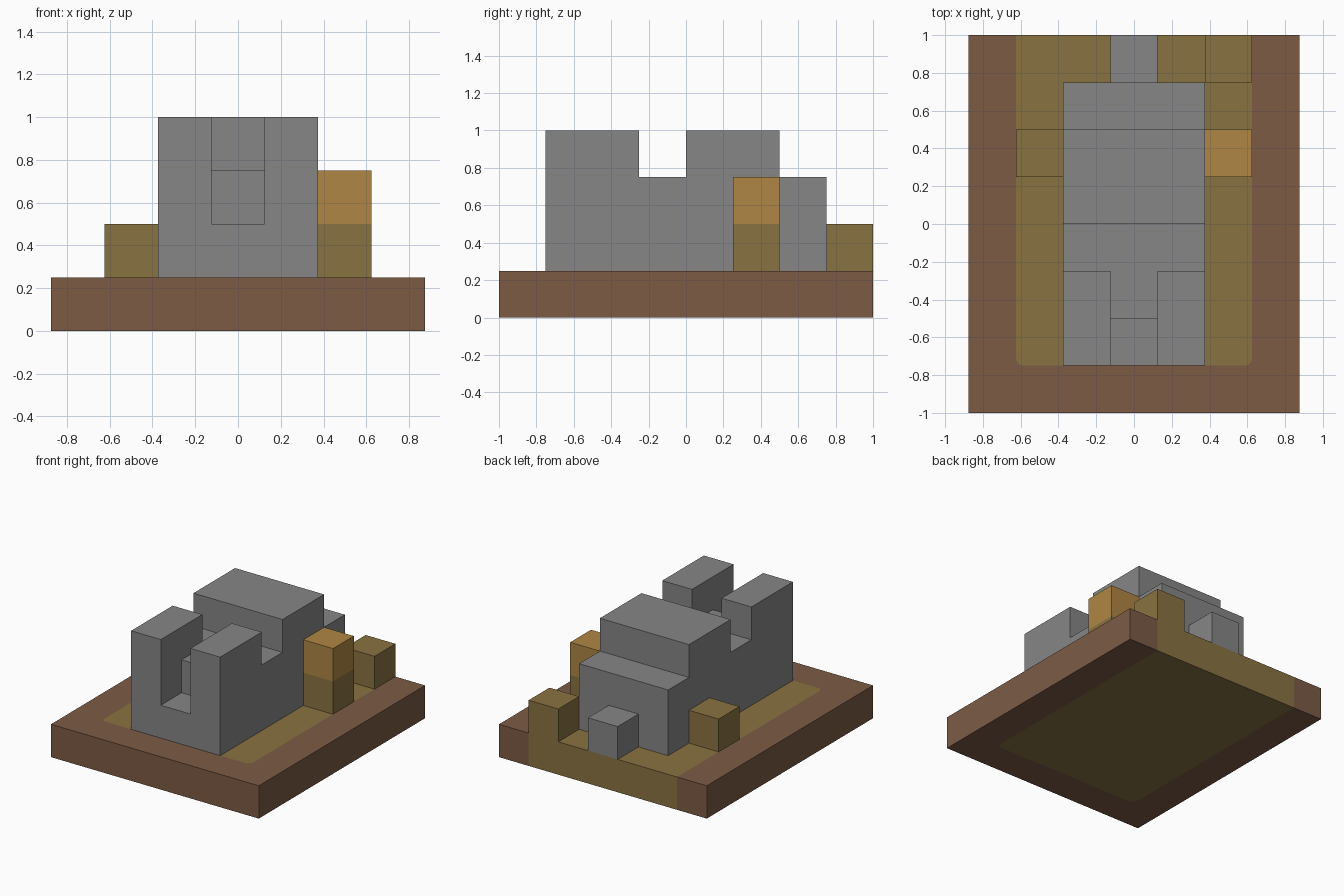
import bpy, bmesh, math
from itertools import product
from mathutils import Vector

cube = bpy.data.objects.get("Cube")
if cube:
    bpy.data.objects.remove(cube)

U = 0.25  # block unit


def material(name, rgb):
    m = bpy.data.materials.new(name)
    m.use_nodes = True
    m.diffuse_color = (*rgb, 1)
    m.node_tree.nodes["Principled BSDF"].inputs["Base Color"].default_value = (*rgb, 1)
    return m


brown = material("earth_brown", (0.20, 0.105, 0.06))
olive = material("olive_tan", (0.25, 0.17, 0.054))
orange = material("amber", (0.43, 0.24, 0.058))
grey = material("stone_grey", (0.24, 0.24, 0.24))


def finish(bm, name, mats):
    bmesh.ops.recalc_face_normals(bm, faces=bm.faces)
    mesh = bpy.data.meshes.new(name)
    bm.to_mesh(mesh)
    bm.free()
    for m in mats:
        mesh.materials.append(m)
    obj = bpy.data.objects.new(name, mesh)
    bpy.context.collection.objects.link(obj)


def box(xs, ys, zs):
    """Unit cells filling a box; each range is (start, stop)."""
    return set(product(range(*xs), range(*ys), range(*zs)))


def blocks(name, cells, mats, split=None):
    """One clean shell around a set of unit cells; second material above split."""
    bm = bmesh.new()
    for cell in cells:
        c = Vector(cell) * U + Vector((0, U / 2, U / 2))
        for axis, sign in product(range(3), (-1, 1)):
            n = Vector((0, 0, 0))
            n[axis] = sign
            if tuple(int(a + b) for a, b in zip(cell, n)) in cells:
                continue
            u = Vector((0, 0, 0))
            u[(axis + 1) % 3] = 1
            v = n.cross(u)
            f = bm.faces.new([bm.verts.new(c + (n + u * a + v * b) * U / 2)
                              for a, b in ((-1, -1), (1, -1), (1, 1), (-1, 1))])
            if split and f.calc_center_median().z > split:
                f.material_index = 1
    bmesh.ops.remove_doubles(bm, verts=bm.verts, dist=0.001)
    bmesh.ops.dissolve_limit(bm, angle_limit=0.01, verts=bm.verts,
                             edges=bm.edges, delimit={'MATERIAL'})
    finish(bm, name, mats)


# Base slab with an inlaid panel that runs out to the back edge
bm = bmesh.new()
w, front, r = 0.625, -0.75, 0.04
arc = [(w - r + r * math.cos(t), front + r - r * math.sin(t))
       for t in (math.pi / 2 * i / 4 for i in range(5))]
right_side = [(w, 1)] + arc
outline = right_side + [(-x, y) for x, y in reversed(right_side)]
inner = [bm.verts.new((x, y, U)) for x, y in outline]
rim = [bm.verts.new((x, y, U)) for x, y in
       ((-0.875, 1), (-0.875, -1), (0.875, -1), (0.875, 1))]
bm.faces.new(inner).material_index = 1
bm.faces.new(inner + rim)
top = list(bm.faces)
bottom = bmesh.ops.extrude_face_region(bm, geom=top, use_keep_orig=True)["geom"]
bmesh.ops.translate(bm, vec=(0, 0, -U),
                    verts=[g for g in bottom if isinstance(g, bmesh.types.BMVert)])
for f in bm.faces:
    c = f.calc_center_median()
    if 0.01 < c.z < U - 0.01:
        f.material_index = int(c.y > 0.99 and abs(c.x) < w)
finish(bm, "base", [brown, olive])

# Stone body: stepped mass, cross notch, front slot and rear step
body = box((-1, 2), (-3, 3), (1, 4))
body -= box((-1, 2), (-1, 0), (3, 4))
body -= box((-1, 2), (2, 3), (3, 4))
body -= box((0, 1), (-3, -1), (3, 4))
body -= box((0, 1), (-3, -2), (2, 4))
body |= box((0, 1), (3, 4), (1, 2))
blocks("stone_body", body, [grey])

# Small blocks around the body
blocks("left_post", box((2, 3), (1, 2), (1, 3)), [olive, orange], split=0.5)
blocks("right_block", box((-2, -1), (1, 2), (1, 2)), [olive])
blocks("rear_corner_block", box((2, 3), (3, 4), (1, 2)), [olive])
